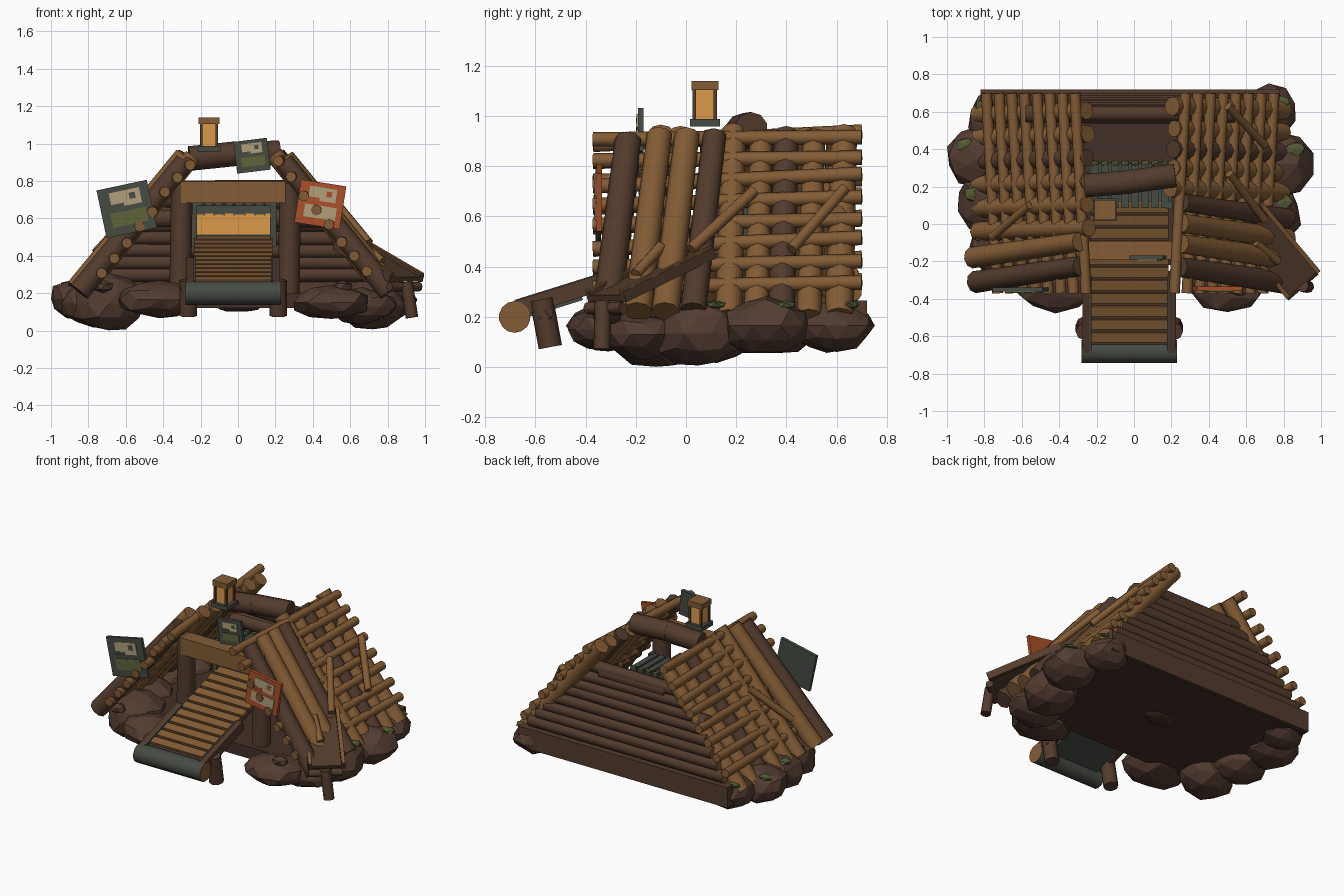
import bpy, bmesh, math, random
from mathutils import Vector, Matrix

if "Cube" in bpy.data.objects:
    bpy.data.objects.remove(bpy.data.objects["Cube"])
random.seed(4)


def material(name, hexa):
    srgb = [int(hexa[i:i + 2], 16) / 255 for i in (0, 2, 4)]
    col = [((c + 0.055) / 1.055) ** 2.4 if c > 0.04 else c / 12.92 for c in srgb] + [1]
    m = bpy.data.materials.new(name)
    m.use_nodes = True
    m.diffuse_color = col
    m.node_tree.nodes["Principled BSDF"].inputs["Base Color"].default_value = col
    return m


DARK = material("dark bark", "533B2D")
LIGHT = material("light timber", "835C35")
ROCK = material("brown rock", "533C31")
FLOOR = material("dark earth", "423127")
GREEN = material("grey green paint", "454B42")
AMBER = material("amber glow", "DC9B49")
ORANGE = material("orange paint", "AB5029")
BEIGE = material("faded paper", "B0A07C")
OLIVE = material("olive paint", "5F643B")
MOSS = material("moss", "535A33")


def finish(name, bm, mats, smooth=False):
    me = bpy.data.meshes.new(name)
    bm.to_mesh(me)
    bm.free()
    for m in mats:
        me.materials.append(m)
    if smooth:
        me.shade_smooth()
        me.set_sharp_from_angle(angle=math.radians(65))
    ob = bpy.data.objects.new(name, me)
    bpy.context.collection.objects.link(ob)
    return ob


def log(name, p, q, r, mat, cap=LIGHT, taper=1.0, sides=10):
    """Round timber between two points."""
    p, q = Vector(p), Vector(q)
    d = q - p
    bm = bmesh.new()
    bmesh.ops.create_cone(bm, cap_ends=True, segments=sides, radius1=r,
                          radius2=r * taper, depth=d.length)
    for f in bm.faces:
        f.material_index = int(len(f.verts) > 4)
    bm.transform(Matrix.Translation((p + q) / 2) @ d.to_track_quat('Z', 'Y').to_matrix().to_4x4())
    return finish(name, bm, [mat, cap], True)


def box(name, centre, size, mat, matrix=Matrix()):
    bm = bmesh.new()
    bmesh.ops.create_cube(bm, size=1)
    bm.transform(matrix @ Matrix.Translation(centre) @ Matrix.Diagonal((*size, 1)))
    return finish(name, bm, [mat])


def frame(p, q):
    """Matrix at p with its y axis pointing to q; also the length."""
    d = Vector(q) - Vector(p)
    return Matrix.Translation(p) @ d.to_track_quat('Y', 'Z').to_matrix().to_4x4(), d.length


def boulder(name, centre, size, mat=ROCK, detail=2, jitter=0.1):
    bm = bmesh.new()
    bmesh.ops.create_icosphere(bm, subdivisions=detail, radius=1)
    for v in bm.verts:
        v.co *= 1 + random.uniform(-jitter, jitter * 0.6)
    bm.transform(Matrix.Translation(centre) @ Matrix.Diagonal((*size, 1)))
    return finish(name, bm, [mat])


MID = -0.02  # centre line of the hut


def wall_x(z):
    """Half width of the sloping walls at a height."""
    return 0.84 - 0.81 * (z - 0.22)


# Floor and rear sill
box("floor_slab", (MID, 0.24, 0.16), (1.58, 0.92, 0.08), FLOOR)
box("rear_sill", (MID, 0.69, 0.195), (1.6, 0.06, 0.14), DARK)
boulder("floor_stone", (0, 0.25, 0.125), (0.12, 0.08, 0.025), FLOOR)

# Rear wall of stacked logs
for i in range(8):
    z = 0.3 + i * 0.066
    w = wall_x(z) - 0.03
    y = 0.66 - i * 0.01
    log("rear_wall_log", (MID - w, y, z), (MID + w, y, z + random.uniform(-0.01, 0.01)), 0.041, DARK)

# Sloping side walls: poles (base y, colour, radius, outward offset) and slats
right_poles = [(-0.315, DARK, 0.057, -0.012), (-0.19, LIGHT, 0.054, 0.002), (-0.08, LIGHT, 0.054, 0.002),
               (0.03, DARK, 0.05, 0.004), (0.17, LIGHT, 0.052, -0.024), (0.28, LIGHT, 0.048, -0.024),
               (0.38, DARK, 0.052, -0.02), (0.49, LIGHT, 0.048, -0.02), (0.61, LIGHT, 0.055, -0.02)]
left_poles = [(-0.31, DARK, 0.057, -0.012), (-0.18, LIGHT, 0.055, 0.004)] + [
    (-0.04 + 0.125 * i, DARK if i == 3 else LIGHT, 0.05, -0.024) for i in range(6)]
for side, poles, label in ((1, right_poles, "left"), (-1, left_poles, "right")):
    for y, mat, r, off in poles:
        inner = off < -0.015
        top = (0.95 if inner else 0.92) + random.uniform(-0.012, 0.015)
        log(label + "_wall_pole", (MID + side * (0.84 + off), y, 0.22 + off),
            (MID + side * (wall_x(top) + off), y + (0.02 if inner else 0.085), top + off), r * 1.05,
            mat, mat, taper=0.9, sides=9)
    for i in range(8):
        z = 0.32 + i * 0.0835
        s = random.uniform(-0.012, 0.012)
        log(label + "_wall_slat", (MID + side * (wall_x(z) - 0.05), -0.37, z - 0.008 - s),
            (MID + side * (wall_x(z) + 0.01), 0.7, z + 0.022 + s), 0.029, LIGHT, sides=8)

# Loose sticks on the walls
for name, a, b in (("left_stick_front", (0.7, 0.02, 0.47), (0.51, 0.27, 0.7)),
                   ("left_stick_rear", (0.7, 0.42, 0.47), (0.5, 0.63, 0.71)),
                   ("left_stick_low", (0.77, -0.2, 0.37), (0.65, -0.1, 0.48)),
                   ("right_stick", (-0.76, -0.07, 0.42), (-0.56, 0.1, 0.64))):
    log(name, a, b, 0.025, LIGHT, sides=6)

# Doorway posts, lintel and ridge
for x in (-0.31, 0.27):
    log("door_post", (x, -0.13, 0.13), (x + 0.01, -0.13, 0.79), 0.058, DARK)
box("door_lintel", (-0.025, -0.14, 0.74), (0.56, 0.1, 0.115), LIGHT)
log("ridge_log_a", (-0.26, 0.205, 0.92), (-0.02, 0.225, 0.945), 0.066, DARK, DARK)
log("ridge_log_b", (-0.03, 0.225, 0.945), (0.22, 0.26, 0.95), 0.066, DARK, DARK)
log("rear_cross_beam", (-0.58, 0.59, 0.6), (0.54, 0.59, 0.6), 0.05, DARK)
log("rear_ridge_log", (-0.27, 0.585, 0.74), (0.23, 0.585, 0.74), 0.05, DARK)

# Glowing inner hatch with slatted roof
box("hatch_box", (-0.02, 0.22, 0.56), (0.44, 0.21, 0.22), GREEN)
box("hatch_glow", (-0.025, 0.112, 0.565), (0.39, 0.008, 0.1), AMBER)
for i in range(8):
    x = -0.21 + i * 0.054
    box("hatch_roof_slat", (x, 0.21, 0.675), (0.04, 0.25, 0.02), GREEN)
    boulder("hatch_moss", (x, 0.325, 0.685), (0.026, 0.016, 0.012), MOSS, 1)
    box("hatch_glow_tooth", (x + 0.002, 0.112, 0.616), (0.046, 0.008, 0.012 + 0.01 * (i % 2)), AMBER)
for x in (-0.235, 0.19):
    box("hatch_side_frame", (x, 0.1, 0.57), (0.03, 0.04, 0.24), GREEN)

# Entry ramp
m, length = frame((-0.025, -0.68, 0.225), (-0.025, 0.12, 0.475))
box("ramp_bed", (0, length / 2, 0), (0.42, length, 0.025), DARK, m)
for i in range(11):
    box("ramp_tread", (0, 0.085 + i * 0.073, 0.02), (0.42, 0.055, 0.022), LIGHT, m)
for s in (-1, 1):
    box("ramp_rail", (s * 0.23, 0.22, 0.005), (0.04, 0.44, 0.065), DARK, m)
    box("ramp_rail_trim", (s * 0.207, 0.22, 0.034), (0.01, 0.42, 0.015), GREEN, m)
    x = -0.025 + s * 0.24
    log("ramp_leg", (x, -0.54, 0.08), (x, -0.575, 0.27), 0.047, DARK, DARK, sides=8)
    boulder("ramp_leg_stone", (x + s * 0.02, -0.56, 0.21), (0.032, 0.042, 0.035), ROCK, 1)
log("ramp_roller", (-0.28, -0.682, 0.2), (0.23, -0.682, 0.2), 0.063, GREEN, sides=14)
box("ramp_underside", (0, 0.15, -0.03), (0.38, 0.24, 0.02), GREEN, m)

# Side chute with support leg
m, length = frame((0.6, 0.04, 0.45), (0.9, -0.318, 0.275))
box("chute_bed", (0, length / 2, 0), (0.22, length, 0.025), DARK, m)
for s in (-1, 1):
    box("chute_edge", (s * 0.105, length / 2, 0.005), (0.025, length, 0.045), DARK, m)
    box("chute_edge_cap", (s * 0.105, length / 2, 0.03), (0.02, length, 0.008), LIGHT, m)
log("chute_leg", (0.93, -0.335, 0.07), (0.9, -0.33, 0.26), 0.034, DARK, DARK, sides=8)
log("chute_crossbar", (0.81, -0.39, 0.235), (0.97, -0.25, 0.235), 0.025, DARK, DARK, sides=8)

# Boulders around the base, with moss patches
rocks = [((-0.74, 0.56, 0.17), (0.15, 0.15, 0.115)), ((-0.82, 0.36, 0.17), (0.19, 0.17, 0.125)),
         ((-0.77, 0.12, 0.15), (0.18, 0.17, 0.13)), ((-0.69, -0.12, 0.145), (0.2, 0.19, 0.155)),
         ((-0.42, -0.31, 0.165), (0.22, 0.17, 0.1)), ((0.72, 0.6, 0.165), (0.15, 0.15, 0.1)),
         ((0.78, 0.32, 0.165), (0.18, 0.18, 0.12)), ((0.72, 0.05, 0.135), (0.18, 0.18, 0.14)),
         ((0.66, -0.17, 0.13), (0.19, 0.16, 0.1)), ((0.5, -0.31, 0.15), (0.22, 0.17, 0.09))]
for c, s in rocks:
    boulder("base_boulder", c, s)
for x, y in ((-0.9, 0.42), (-0.8, 0.63), (0.78, 0.65), (0.86, 0.4), (0.8, 0.12), (-0.86, 0.16)):
    boulder("moss_patch", (x, y, 0.248), (0.06, 0.045, 0.018), MOSS, 1)
for x, y in ((-0.72, -0.28), (0.56, -0.34), (-0.8, -0.06)):
    boulder("small_stone", (x, y, 0.235), (0.06, 0.05, 0.035), ROCK, 1)


# Painted boards
def sign(name, x, y, z, size, tilt, mat):
    m = Matrix.Translation((x, y, z)) @ Matrix.Rotation(math.radians(tilt), 4, 'Y')
    k = size
    box(name + "_board", (0, 0, 0), (k, 0.022, k * 0.95), mat, m)
    f = -0.014
    box(name + "_paper", (0.02 * k, f, 0.22 * k), (0.6 * k, 0.006, 0.3 * k), BEIGE, m)
    box(name + "_mark", (0.16 * k, f - 0.003, 0.24 * k), (0.12 * k, 0.004, 0.12 * k), mat, m)
    box(name + "_notch", (-0.16 * k, f - 0.003, 0.1 * k), (0.26 * k, 0.004, 0.07 * k), mat, m)
    lower = BEIGE if mat == ORANGE else OLIVE
    box(name + "_lower_band", (0.02 * k, f, -0.17 * k), (0.7 * k, 0.006, 0.28 * k), lower, m)


sign("right_sign", -0.595, -0.35, 0.65, 0.275, -12, GREEN)
sign("left_sign", 0.44, -0.345, 0.675, 0.245, 9, ORANGE)
sign("centre_sign", 0.075, -0.18, 0.935, 0.18, -7, GREEN)

# Lantern
lx, ly = -0.155, 0.075
box("lantern_base", (lx, ly, 0.973), (0.125, 0.12, 0.03), GREEN)
box("lantern_glass", (lx, ly, 1.045), (0.08, 0.08, 0.13), AMBER)
for sx in (-1, 1):
    for sy in (-1, 1):
        box("lantern_post", (lx + sx * 0.042, ly + sy * 0.042, 1.045), (0.014, 0.014, 0.125), DARK)
box("lantern_cap", (lx, ly, 1.122), (0.112, 0.108, 0.036), LIGHT)
